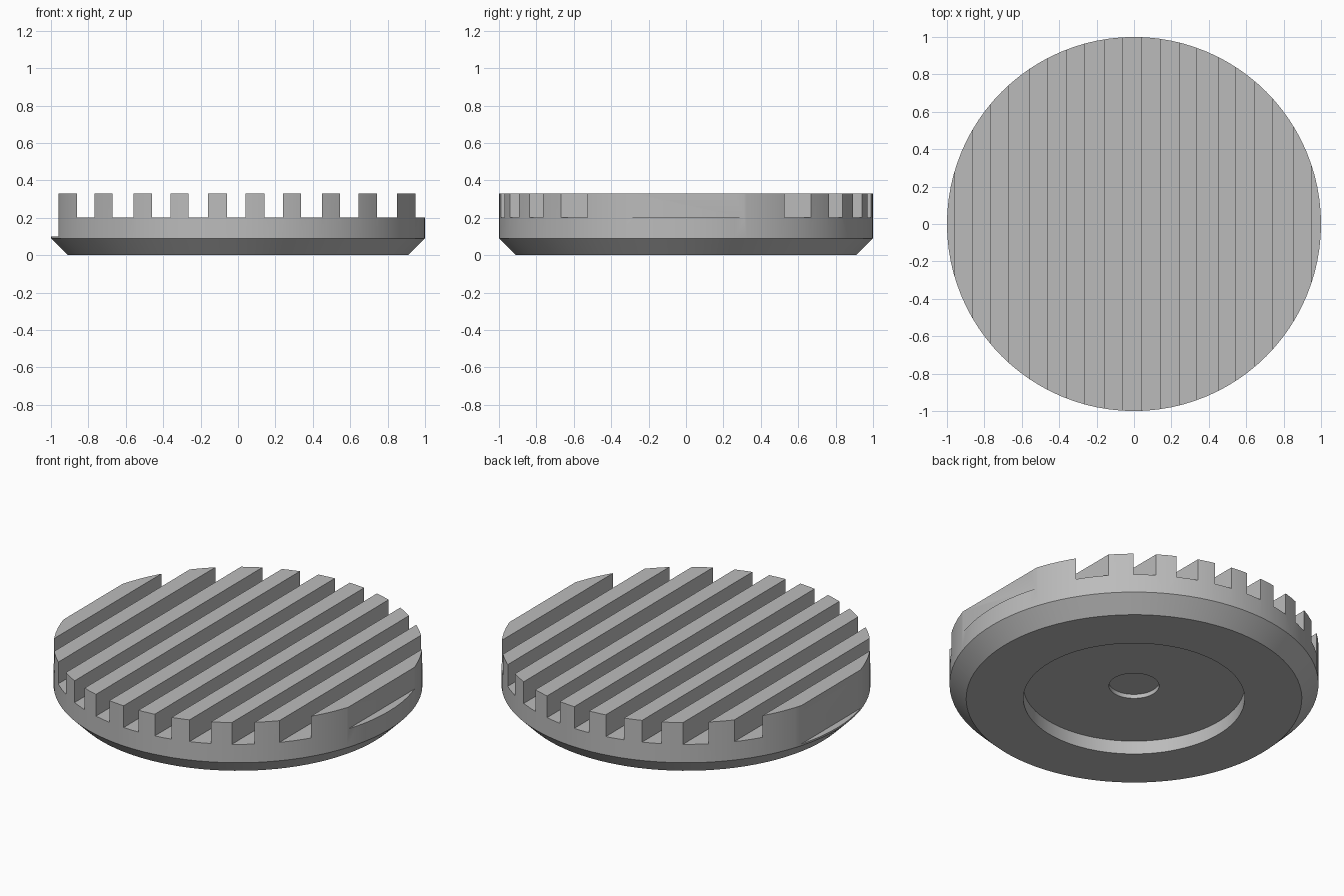
import bpy, bmesh, math

if "Cube" in bpy.data.objects:
    bpy.data.objects.remove(bpy.data.objects["Cube"])

SEGMENTS = 96
TOP, GROOVE_FLOOR = 0.33, 0.20

# Single grey material
grey = bpy.data.materials.new("grey")
grey.diffuse_color = (0.5, 0.5, 0.5, 1)
grey.use_nodes = True
grey.node_tree.nodes["Principled BSDF"].inputs["Base Color"].default_value = grey.diffuse_color

# Disc turned from a half profile: stepped underside recess, chamfer, rim, top
profile = [(0, 0.105), (0.136, 0.105), (0.136, 0.08), (0.6, 0.08), (0.6, 0),
           (0.91, 0), (1, 0.09), (1, TOP), (0, TOP)]
bm = bmesh.new()
verts = [bm.verts.new((r, 0, z)) for r, z in profile]
edges = [bm.edges.new(pair) for pair in zip(verts, verts[1:])]
bmesh.ops.spin(bm, geom=verts + edges, cent=(0, 0, 0), axis=(0, 0, 1),
               angle=math.tau, steps=SEGMENTS)
bmesh.ops.remove_doubles(bm, verts=bm.verts, dist=1e-4)
bmesh.ops.recalc_face_normals(bm, faces=bm.faces)
mesh = bpy.data.meshes.new("ribbed_disc")
bm.to_mesh(mesh)
bm.free()
disc = bpy.data.objects.new("ribbed_disc", mesh)
bpy.context.collection.objects.link(disc)
mesh.materials.append(grey)


def add_box(bm, x0, x1, z0, z1):
    """Long box running along y."""
    box = bmesh.ops.create_cube(bm, size=1)["verts"]
    for v in box:
        v.co = ((x0 + x1) / 2 + v.co.x * (x1 - x0), v.co.y * 2.4,
                (z0 + z1) / 2 + v.co.z * (z1 - z0))


# Cutter: grooves between ten ribs, and a flat on each side
ribs = [(-0.96, -0.862), (-0.768, -0.67), (-0.56, -0.46), (-0.362, -0.265),
        (-0.16, -0.058), (0.04, 0.142), (0.24, 0.338), (0.448, 0.546),
        (0.645, 0.743), (0.85, 0.95)]
bm = bmesh.new()
for (_, left), (right, _) in zip(ribs, ribs[1:]):
    add_box(bm, left, right, GROOVE_FLOOR, 0.5)
add_box(bm, ribs[-1][1], 1.2, GROOVE_FLOOR, 0.5)
add_box(bm, -1.2, ribs[0][0], 0.10, 0.5)
cut_mesh = bpy.data.meshes.new("groove_cutter")
bm.to_mesh(cut_mesh)
bm.free()
cut_mesh.materials.append(grey)
cutter = bpy.data.objects.new("groove_cutter", cut_mesh)
cutter.hide_render = True
bpy.context.collection.objects.link(cutter)

# Cut the grooves, then smooth the round rim
bpy.context.view_layer.objects.active = disc
disc.select_set(True)
cut = disc.modifiers.new("grooves", 'BOOLEAN')
cut.operation, cut.solver, cut.object = 'DIFFERENCE', 'EXACT', cutter
bpy.ops.object.modifier_apply(modifier=cut.name)
bpy.data.objects.remove(cutter)
bpy.ops.object.shade_smooth_by_angle(angle=math.radians(20))
